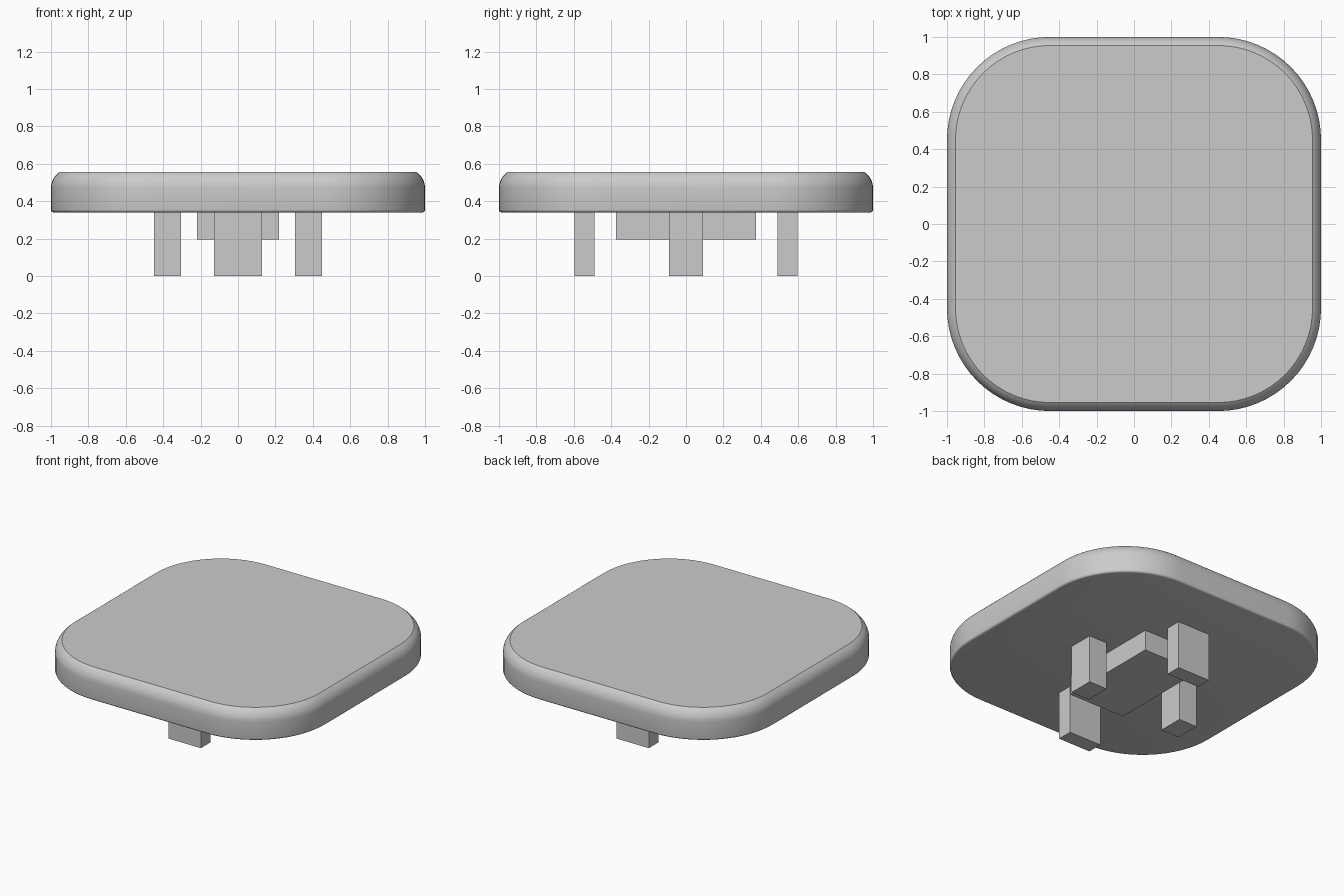
import bpy, bmesh
from math import sin, cos, pi, radians

default = bpy.data.objects.get("Cube")
if default:
    bpy.data.objects.remove(default, do_unlink=True)

grey = bpy.data.materials.new("plain_grey")
grey.use_nodes = True
colour = (0.6, 0.6, 0.6, 1)
grey.diffuse_color = colour
grey.node_tree.nodes["Principled BSDF"].inputs["Base Color"].default_value = colour

BOTTOM, TOP = 0.34, 0.555
CORNER = 0.55


def finish(name, bm):
    bmesh.ops.recalc_face_normals(bm, faces=bm.faces[:])
    mesh = bpy.data.meshes.new(name)
    bm.to_mesh(mesh)
    bm.free()
    mesh.materials.append(grey)
    obj = bpy.data.objects.new(name, mesh)
    bpy.context.collection.objects.link(obj)
    return obj


def rounded_ring(bm, inset, z, steps=16):
    """Rounded square outline, all insets sharing the same corner centres."""
    ring, c, r = [], 1 - CORNER, CORNER - inset
    for quarter, (sx, sy) in enumerate([(1, 1), (-1, 1), (-1, -1), (1, -1)]):
        for i in range(steps + 1):
            a = (quarter + i / steps) * pi / 2
            ring.append(bm.verts.new((sx * c + r * cos(a), sy * c + r * sin(a), z)))
    return ring


def box(name, x0, x1, y0, y1, z0, z1):
    bm = bmesh.new()
    bmesh.ops.create_cube(bm, size=1)
    for v in bm.verts:
        v.co = (x1 if v.co.x > 0 else x0, y1 if v.co.y > 0 else y0, z1 if v.co.z > 0 else z0)
    return finish(name, bm)


# Keycap plate: small fillet below, straight wall, larger partial round above
fillet, round_r, sweep = 0.015, 0.103, radians(56)
profile = []
for i in range(5):
    a = i / 4 * pi / 2
    profile.append((fillet * (1 - sin(a)), BOTTOM + fillet * (1 - cos(a))))
wall_top = TOP - round_r * sin(sweep)
for i in range(9):
    a = i / 8 * sweep
    profile.append((round_r * (1 - cos(a)), wall_top + round_r * sin(a)))

bm = bmesh.new()
rings = [rounded_ring(bm, inset, z) for inset, z in profile]
for low, high in zip(rings, rings[1:]):
    for i in range(len(low)):
        j = (i + 1) % len(low)
        bm.faces.new((low[i], low[j], high[j], high[i]))
bm.faces.new(rings[0][::-1])
bm.faces.new(rings[-1])
plate = finish("rounded_plate", bm)
bpy.ops.object.select_all(action="DESELECT")
plate.select_set(True)
bpy.context.view_layer.objects.active = plate
bpy.ops.object.shade_smooth_by_angle(angle=radians(30))

# Block under the plate
box("centre_block", -0.22, 0.22, -0.375, 0.375, 0.195, BOTTOM + 0.01)

# Four pegs around the block
box("front_peg", -0.127, 0.127, -0.597, -0.488, 0, BOTTOM + 0.01)
box("back_peg", -0.127, 0.127, 0.488, 0.597, 0, BOTTOM + 0.01)
box("left_peg", 0.305, 0.448, -0.09, 0.09, 0, BOTTOM + 0.01)
box("right_peg", -0.448, -0.305, -0.09, 0.09, 0, BOTTOM + 0.01)
